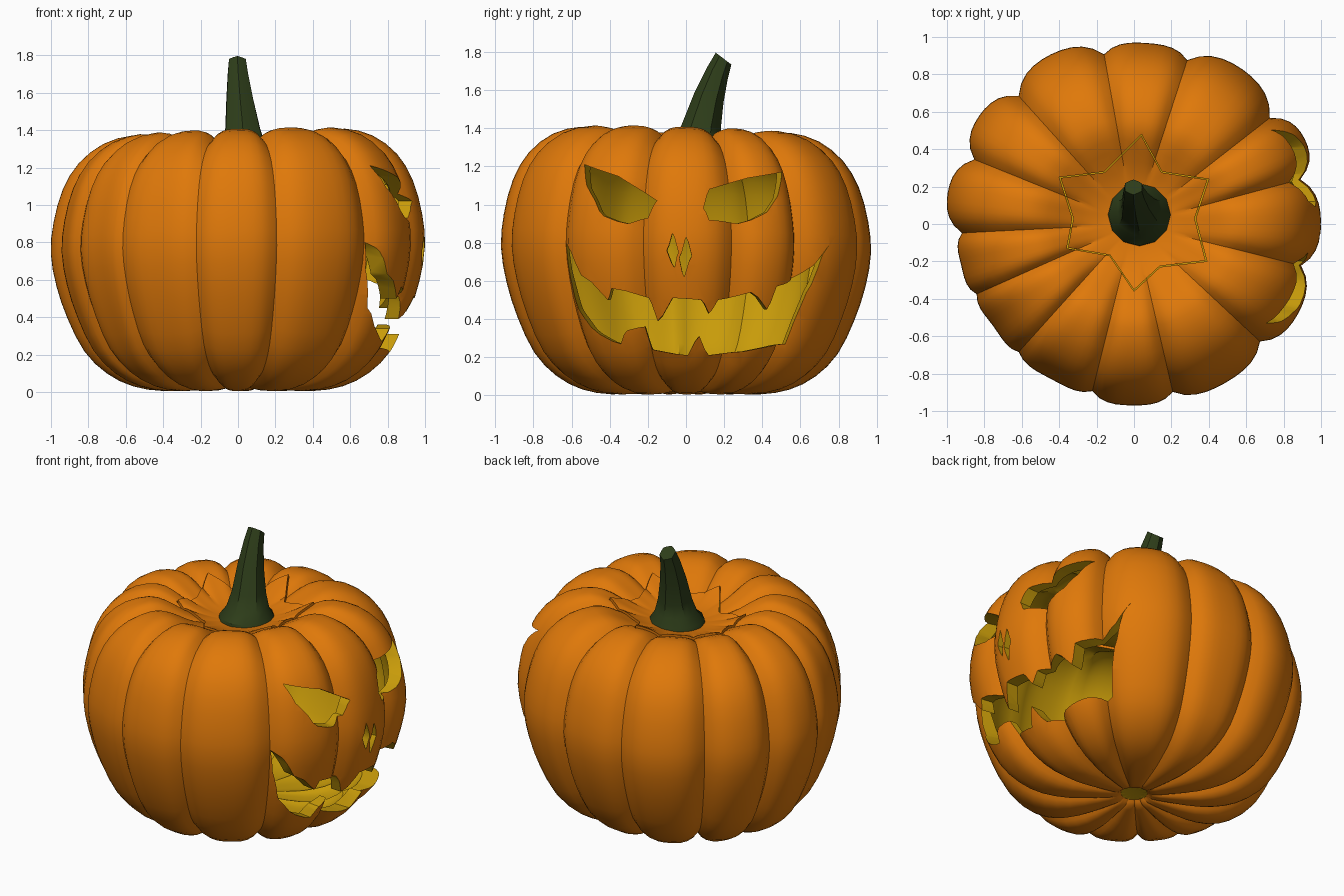
import bpy, bmesh, math
from mathutils import Vector
from mathutils.geometry import tessellate_polygon

if "Cube" in bpy.data.objects:
    bpy.data.objects.remove(bpy.data.objects["Cube"])


def material(name, rgb):
    m = bpy.data.materials.new(name)
    m.diffuse_color = (*rgb, 1)
    m.use_nodes = True
    m.node_tree.nodes["Principled BSDF"].inputs["Base Color"].default_value = m.diffuse_color
    return m


ORANGE = material("orange_skin", (0.74, 0.19, 0.003))
YELLOW = material("yellow_flesh", (0.58, 0.33, 0.003))
GREEN = material("green_stem", (0.027, 0.047, 0.01))


def make_object(name, bm, mats):
    me = bpy.data.meshes.new(name)
    bm.to_mesh(me)
    bm.free()
    ob = bpy.data.objects.new(name, me)
    bpy.context.collection.objects.link(ob)
    for m in mats:
        me.materials.append(m)
    return ob


def activate(ob):
    bpy.ops.object.select_all(action='DESELECT')
    ob.select_set(True)
    bpy.context.view_layer.objects.active = ob


def boolean(ob, cutter, op, keep):
    # try the solvers in turn, keep the first sensible result
    activate(ob)
    before = len(ob.data.polygons)
    for solver in ('MANIFOLD', 'EXACT', 'FLOAT'):
        mod = ob.modifiers.new("cut", 'BOOLEAN')
        mod.object, mod.operation, mod.solver = cutter, op, solver
        bpy.context.view_layer.update()
        count = len(ob.evaluated_get(bpy.context.evaluated_depsgraph_get()).data.polygons)
        if count > keep * before and count != before:
            bpy.ops.object.modifier_apply(modifier=mod.name)
            break
        ob.modifiers.remove(mod)
    bpy.data.objects.remove(cutter)


def smooth(ob, deg):
    activate(ob)
    bpy.ops.object.shade_smooth_by_angle(angle=math.radians(deg))


def prism(name, outline, ring_a, ring_b, mat):
    # closed cutter; both caps share the triangulation of the flat outline
    bm = bmesh.new()
    a = [bm.verts.new(p) for p in ring_a]
    b = [bm.verts.new(p) for p in ring_b]
    n = len(a)
    for t in tessellate_polygon([[Vector((*p, 0)) for p in outline]]):
        bm.faces.new([a[i] for i in t])
        bm.faces.new([b[i] for i in reversed(t)])
    for i in range(n):
        j = (i + 1) % n
        bm.faces.new((a[i], b[i], b[j]))
        bm.faces.new((a[i], b[j], a[j]))
    bmesh.ops.recalc_face_normals(bm, faces=bm.faces[:])
    if bm.calc_volume(signed=True) < 0:
        bmesh.ops.reverse_faces(bm, faces=bm.faces[:])
    for f in bm.faces:
        f.material_index = mat
    ob = make_object(name, bm, (ORANGE, YELLOW))
    ob.hide_render = True
    return ob


# Pumpkin profile (radius, height), bottom to top
PROFILE = [(0, .06), (.08, .055), (.11, .03), (.22, .015), (.4, .005), (.56, .03),
           (.7, .1), (.82, .22), (.91, .4), (.97, .58), (1, .76), (.985, .93),
           (.935, 1.11), (.85, 1.25), (.72, 1.35), (.57, 1.39), (.46, 1.365),
           (.34, 1.3), (.22, 1.25), (.1, 1.23), (0, 1.23)]
# Groove angles and the size of the lobe that follows each
GROOVES = [15, 38, 72, 100, 132, 158, 183, 204, 228, 256, 283, 317, 346]
SIZES = [1.02, 1.01, .97, 1.01, 1.01, 1.01, .95, .93, .94, .97, .98, 1.0, 1.0]
SEG = 10

prof = []
for i, p in enumerate(PROFILE):
    prof.append(Vector(p))
    if i + 1 < len(PROFILE):
        q = [Vector(PROFILE[min(max(k, 0), len(PROFILE) - 1)]) for k in (i - 1, i, i + 1, i + 2)]
        prof.append((9 * (q[1] + q[2]) - q[0] - q[3]) / 16)
normals = []
for i, p in enumerate(prof):
    t = prof[min(i + 1, len(prof) - 1)] - prof[max(i - 1, 0)]
    n = Vector((t.y, -t.x)).normalized()
    if p.x < .3:
        n = Vector((0, -1 if p.y < .7 else 1))
    normals.append(n)

columns = []
for k, g in enumerate(GROOVES):
    span = (GROOVES[(k + 1) % len(GROOVES)] - g) % 360
    for s in range(SEG):
        u = abs(2 * s / SEG - 1)
        columns.append((math.radians(g + span * s / SEG), u ** 3.4,
                        .98 + (SIZES[k] - .98) * (1 - u * u)))


def skin(bm, inset, depth, flip, mat):
    rings = []
    for p, n in zip(prof, normals):
        start = .08 if p.y < .7 else .22
        w = min(1, max(0, (p.x - start) / .4))
        ring = []
        for a, groove, size in columns:
            q = p - n * (inset + depth * w * groove)
            x, y = q.x * size * math.cos(a), q.x * size * math.sin(a)
            ring.append((x, y, q.y * (1 + .022 * (x - y))))
        rings.append(ring)
    low, high = bm.verts.new(rings[0][0]), bm.verts.new(rings[-1][0])
    rows = [[bm.verts.new(c) for c in r] for r in rings[1:-1]]
    n = len(columns)
    for j in range(n):
        k = (j + 1) % n
        quads = [(low, rows[0][k], rows[0][j]), (rows[-1][j], rows[-1][k], high)]
        quads += [(a[j], a[k], b[k], b[j]) for a, b in zip(rows, rows[1:])]
        for i, q in enumerate(quads):
            f = bm.faces.new(q[::-1] if flip else q)
            f.material_index = 1 if i in (0, 2) else mat


# Hollow shell: orange outside, yellow inside
bm = bmesh.new()
skin(bm, 0, .06, False, 0)
skin(bm, .08, .02, True, 1)
body = make_object("pumpkin_body", bm, (ORANGE, YELLOW))
lid = body.copy()
lid.data = body.data.copy()
lid.name = "star_lid"
bpy.context.collection.objects.link(lid)

# Star-shaped lid cut
STAR = [(.04, .48), (.15, .28), (.4, .24), (.33, .03), (.39, -.2), (.14, -.23),
        (0, -.36), (-.13, -.17), (-.36, -.13), (-.33, .03), (-.4, .25), (-.16, .28)]


def star(scale):
    pts = [(x * scale, .04 + (y - .04) * scale) for x, y in STAR]
    return prism("star_cutter", pts, [(x, y, 1.0) for x, y in pts],
                 [(x, y, 1.7) for x, y in pts], 0)


boolean(body, star(1.0), 'DIFFERENCE', .5)
boolean(lid, star(.98), 'INTERSECT', .01)
lid.location.z = .015

# Carved face on the +x side, outlines as (y, z)
FACE = {
    "left_eye": [(-.5, 1.21), (-.15, 1.02), (-.2, .93), (-.3, .9), (-.42, .94), (-.46, 1.02)],
    "right_eye": [(.48, 1.17), (.12, 1.08), (.09, .98), (.12, .92), (.27, .9), (.41, .96)],
    "left_nostril": [(-.07, .85), (-.04, .75), (-.06, .67), (-.1, .76)],
    "right_nostril": [(0, .83), (.03, .73), (-.01, .62), (-.035, .72)],
    "mouth": [(-.64, .8), (-.55, .63), (-.41, .5), (-.39, .56), (-.2, .51), (-.15, .39),
              (-.07, .51), (.08, .5), (.12, .43), (.17, .5), (.34, .54), (.42, .45),
              (.47, .57), (.6, .63), (.74, .8), (.66, .58), (.59, .42), (.53, .27),
              (.3, .23), (.12, .21), (.07, .31), (.01, .21), (-.18, .24), (-.22, .36),
              (-.31, .34), (-.34, .27), (-.45, .32), (-.57, .45), (-.62, .62)],
}
for name, pts in FACE.items():
    near, far = [], []
    for y, z in pts:
        x = math.sqrt((.97 - .75 * (z - .7) ** 2) ** 2 - y * y)
        near.append((.55 * x, .85 * y, z))
        far.append((2.2 * x, 1.4 * y, z))
    boolean(body, prism(name + "_cutter", pts, near, far, 1), 'DIFFERENCE', .5)

smooth(body, 35)
smooth(lid, 35)

# Ridged, leaning stem: centre x, y, z, radius, tilt
STEM = [(.03, .05, 1.21, .17, 0), (.03, .05, 1.27, .16, 0), (.03, .06, 1.32, .125, 0),
        (.025, .08, 1.41, .1, .1), (.01, .12, 1.56, .078, .3), (0, .165, 1.69, .06, .5),
        (-.003, .197, 1.765, .05, .65)]
bm = bmesh.new()
rings = []
for cx, cy, cz, r, tilt in STEM:
    ring = []
    for k in range(12):
        a = k * math.tau / 12
        q = r * (1.03 if k % 2 or r > .15 else .93)
        dy = q * math.sin(a)
        ring.append(bm.verts.new((cx + q * math.cos(a), cy + dy * math.cos(tilt),
                                  cz - dy * math.sin(tilt))))
    rings.append(ring)
for a, b in zip(rings, rings[1:]):
    for k in range(12):
        j = (k + 1) % 12
        bm.faces.new((a[k], a[j], b[j], b[k]))
bm.faces.new(rings[0][::-1])
bm.faces.new(rings[-1])
smooth(make_object("stem", bm, (GREEN,)), 35)
